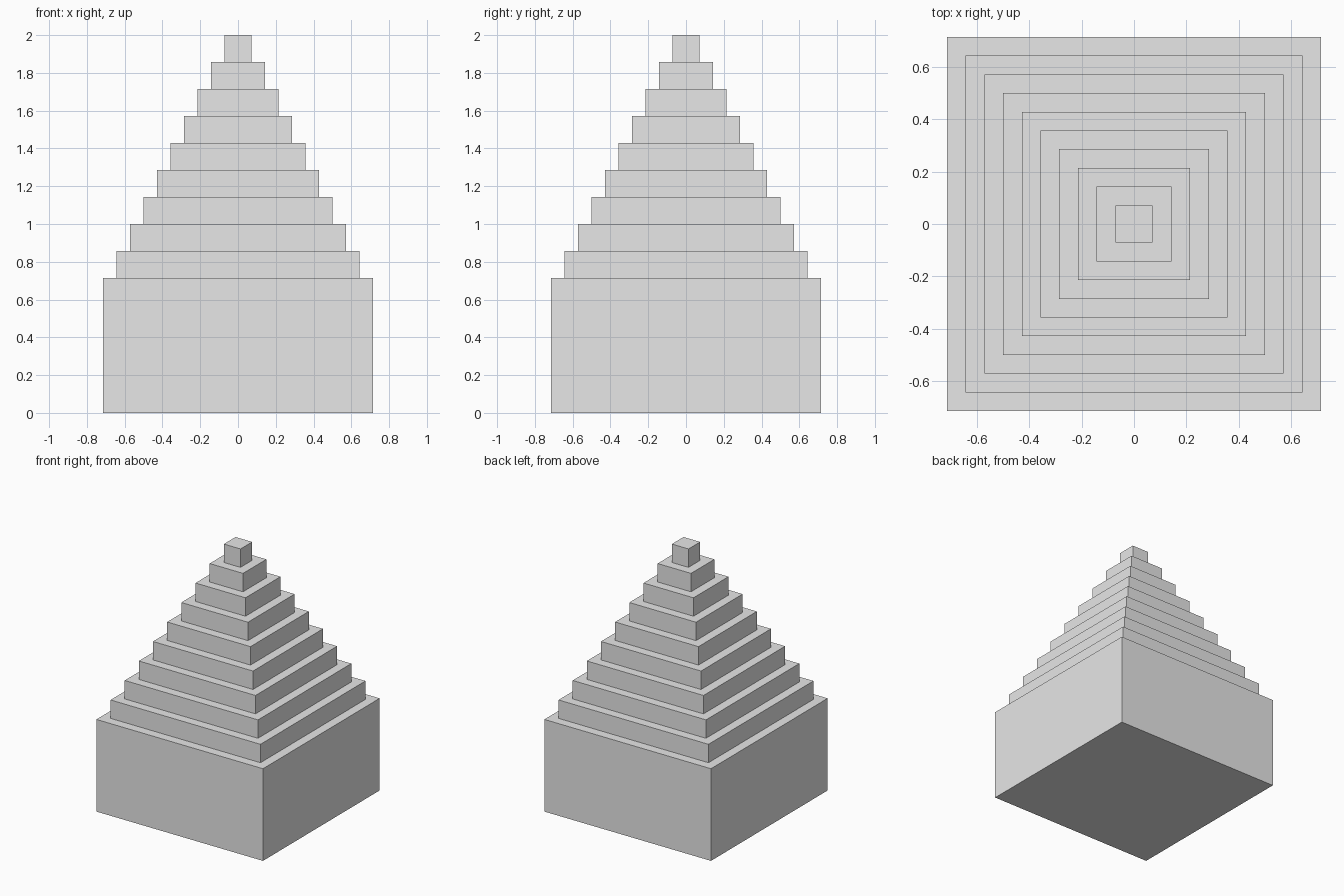
import bpy

# Remove the default cube
cube = bpy.data.objects.get("Cube")
if cube:
    bpy.data.objects.remove(cube, do_unlink=True)

# Plain grey material
GREY = (0.8, 0.8, 0.8, 1.0)
grey = bpy.data.materials.new("light_grey")
grey.use_nodes = True
grey.diffuse_color = GREY
for node in grey.node_tree.nodes:
    if node.type == 'BSDF_PRINCIPLED':
        node.inputs["Base Color"].default_value = GREY

UNIT = 1 / 7       # height of one step
BASE_UNITS = 5     # base height in steps
BASE_WIDTH = 10    # base width in steps


def block(name, width, bottom, height):
    """Square block standing on the given height."""
    bpy.ops.mesh.primitive_cube_add(size=1, location=(0, 0, bottom + height / 2))
    obj = bpy.context.object
    obj.name = name
    obj.scale = (width, width, height)
    bpy.ops.object.transform_apply(location=False, rotation=False, scale=True)
    obj.data.materials.append(grey)
    return obj


# Tall base
block("base", BASE_WIDTH * UNIT, 0, BASE_UNITS * UNIT)

# Steps narrowing by one unit each, up to the small cube on top
for i in range(1, BASE_WIDTH):
    block(f"step_{i}", (BASE_WIDTH - i) * UNIT, (BASE_UNITS + i - 1) * UNIT, UNIT)
